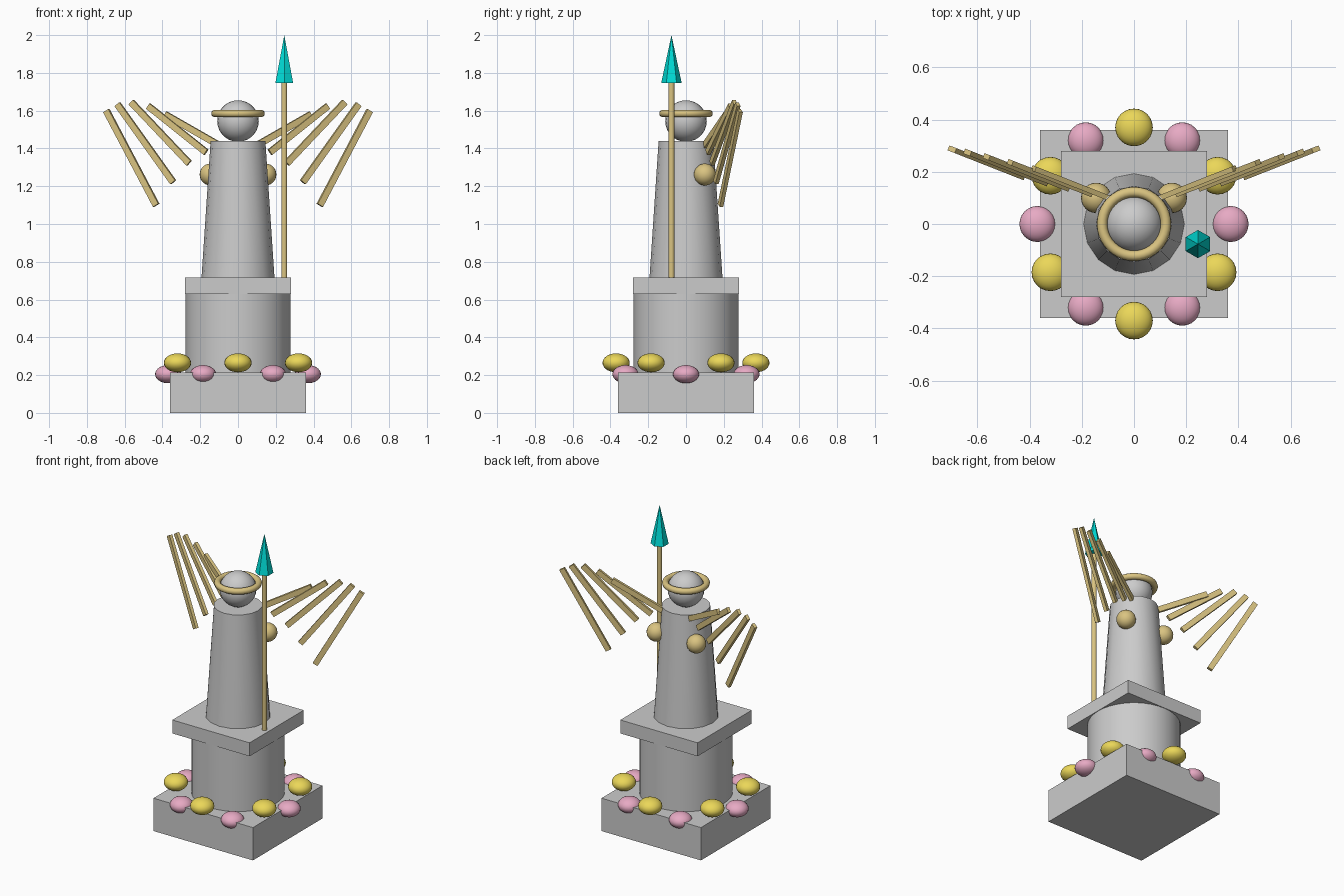
import bpy, math
from mathutils import Vector, Matrix

if "Cube" in bpy.data.objects:
    bpy.data.objects.remove(bpy.data.objects["Cube"])


def material(name, rgb):
    m = bpy.data.materials.new(name)
    m.diffuse_color = (*rgb, 1)
    m.use_nodes = True
    m.node_tree.nodes["Principled BSDF"].inputs["Base Color"].default_value = m.diffuse_color
    return m


GOLD = material("gold", (0.70, 0.55, 0.22))
YELLOW = material("yellow", (0.83, 0.68, 0.10))
PINK = material("pink", (0.80, 0.40, 0.55))
CYAN = material("cyan", (0.0, 0.72, 0.68))


def finish(name, mat=None, smooth=True):
    ob = bpy.context.object
    ob.name = name
    if mat:
        ob.data.materials.append(mat)
    if smooth:
        bpy.ops.object.shade_smooth_by_angle(angle=math.radians(40))
    return ob


def block(name, half, z0, z1):
    bpy.ops.mesh.primitive_cube_add(size=1, location=(0, 0, (z0 + z1) / 2))
    bpy.context.object.scale = (2 * half, 2 * half, z1 - z0)
    return finish(name, smooth=False)


def cone(name, sides, r0, r1, z0, z1, x=0, y=0, mat=None, smooth=True):
    bpy.ops.mesh.primitive_cone_add(vertices=sides, radius1=r0, radius2=r1,
                                    depth=z1 - z0, location=(x, y, (z0 + z1) / 2))
    return finish(name, mat, smooth)


def ball(name, loc, radii, mat=None):
    bpy.ops.mesh.primitive_uv_sphere_add(segments=24, ring_count=14, radius=1, location=loc)
    bpy.context.object.scale = radii
    return finish(name, mat)


# pedestal
block("plinth", 0.36, 0, 0.215)
cone("drum", 40, 0.277, 0.277, 0.215, 0.63)
block("pedestal_cap", 0.28, 0.63, 0.718)

# robed figure
cone("robe", 16, 0.193, 0.145, 0.718, 1.44)
ball("head", (0, 0, 1.545), (0.11, 0.11, 0.11))
bpy.ops.mesh.primitive_torus_add(major_radius=0.122, minor_radius=0.02, major_segments=40,
                                 minor_segments=10, location=(0, 0, 1.585))
finish("halo", GOLD)

# spear
cone("spear_shaft", 10, 0.016, 0.016, 0.718, 1.75, 0.245, -0.077, GOLD)
cone("spear_tip", 6, 0.054, 0, 1.747, 2.0, 0.245, -0.077, CYAN, smooth=False)

# wings: (inner x, inner z, outer x, outer z) for each feather
feathers = [(0.10, 1.417, 0.385, 1.58), (0.169, 1.38, 0.475, 1.624),
            (0.259, 1.322, 0.565, 1.645), (0.343, 1.221, 0.638, 1.634),
            (0.433, 1.099, 0.697, 1.60)]
SWEEP = 0.394
for side, s in (("right", 1), ("left", -1)):
    ball(f"{side}_shoulder", (s * 0.145, 0.10, 1.262), (0.058,) * 3, GOLD)
    for i, (x0, z0, x1, z1) in enumerate(feathers):
        xc = (x0 + x1) / 2
        yc = 0.157 + 0.24 * (xc - 0.243)
        a = Vector((s * x0, yc + SWEEP * (x0 - xc), z0))
        b = Vector((s * x1, yc + SWEEP * (x1 - xc), z1))
        along = (b - a).normalized()
        normal = Vector((-s * SWEEP, 1, 0)).normalized()
        across = normal.cross(along)
        rot = Matrix((across, normal, along)).transposed().to_4x4()
        bpy.ops.mesh.primitive_cube_add(size=1)
        ob = finish(f"{side}_feather_{i + 1}", GOLD, smooth=False)
        ob.matrix_world = (Matrix.Translation((a + b) / 2) @ rot
                           @ Matrix.Diagonal((0.034, 0.02, (b - a).length, 1)))

# ring of alternating blossoms
for i in range(12):
    t = math.radians(30 * i)
    x, y = 0.37 * math.cos(t), 0.37 * math.sin(t)
    if i % 2:
        ball(f"yellow_blossom_{i}", (x, y, 0.265), (0.072, 0.072, 0.05), YELLOW)
    else:
        ball(f"pink_blossom_{i}", (x, y, 0.205), (0.069, 0.069, 0.048), PINK)
